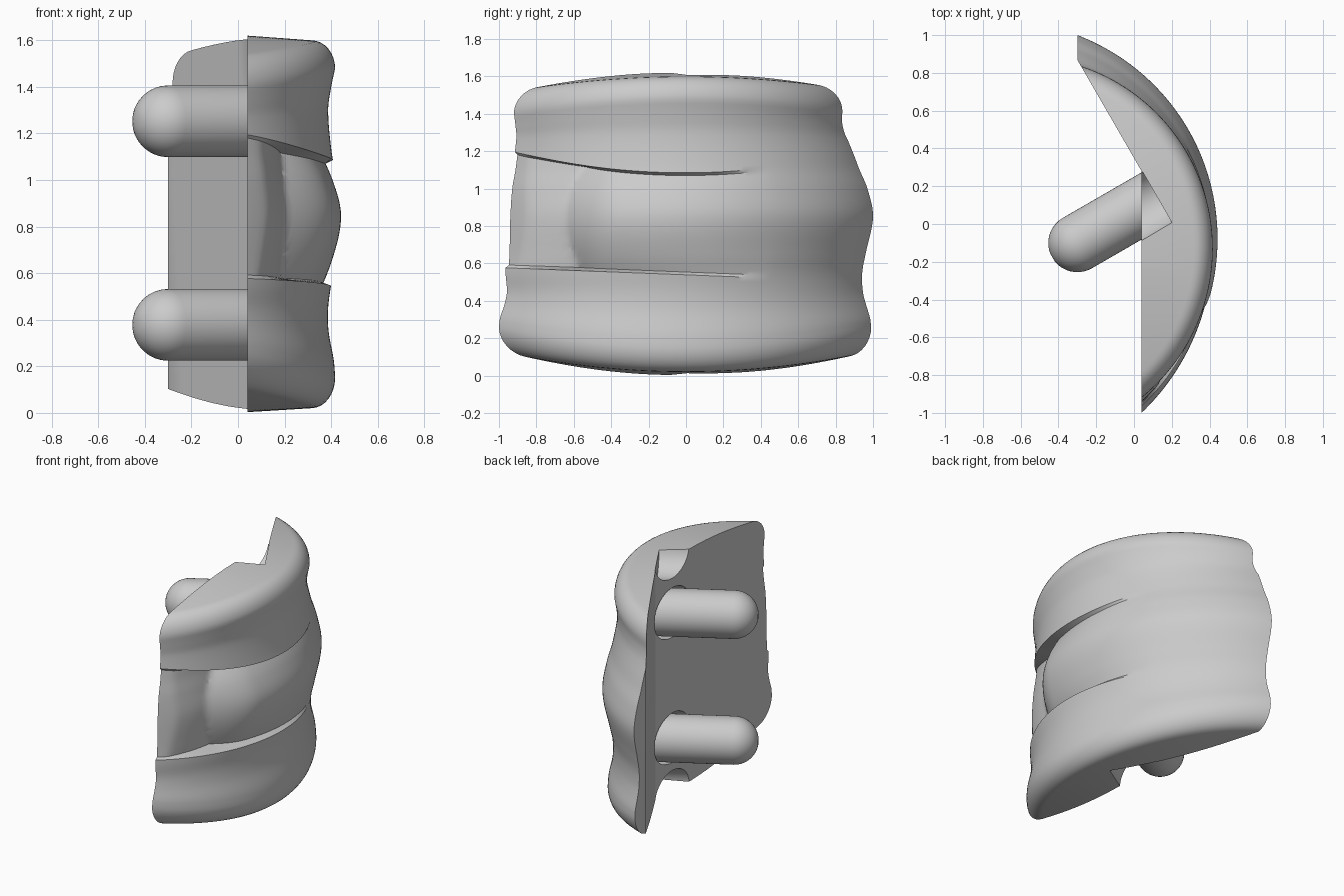
import bpy, bmesh
from math import sin, cos, pi, radians
from mathutils import Vector

if "Cube" in bpy.data.objects:
    bpy.data.objects.remove(bpy.data.objects["Cube"])

# Outer profile: height, furthest x, y at the rear end (x=-.3), y at the front end (x=.04)
PROFILE = [(.15, .417, .99, -1.0), (.22, .412, .985, -.995), (.35, .389, .962, -.97), (.45, .387, .945, -.957),
           (.55, .400, .942, -.965), (.65, .417, .96, -.96), (.85, .443, 1.0, -.955), (1.0, .425, .97, -.945),
           (1.12, .402, .92, -.925), (1.3, .387, .86, -.907), (1.4, .400, .842, -.912), (1.48, .417, .842, -.92)]


def clamp(v):
    return max(0.0, min(1.0, v))


def smooth(v):
    v = clamp(v)
    return v * v * (3 - 2 * v)


def profile(z):
    """Smooth cubic interpolation of the profile table."""
    z = max(PROFILE[0][0], min(PROFILE[-1][0], z))
    n = len(PROFILE)
    i = next(k for k in range(n - 1) if z <= PROFILE[k + 1][0] + 1e-9)
    a, b = PROFILE[i], PROFILE[i + 1]
    p, q = PROFILE[max(i - 1, 0)], PROFILE[min(i + 2, n - 1)]
    h = b[0] - a[0]
    t = (z - a[0]) / h
    out = []
    for k in (1, 2, 3):
        m0 = (b[k] - p[k]) / (b[0] - p[0]) * h
        m1 = (q[k] - a[k]) / (q[0] - a[0]) * h
        out.append((2*t**3 - 3*t*t + 1) * a[k] + (t**3 - 2*t*t + t) * m0
                   + (3*t*t - 2*t**3) * b[k] + (t**3 - t*t) * m1)
    return out


def circle(z):
    """Arc through both ends that reaches the wanted furthest x."""
    xmax, yb, yf = profile(z)
    a, b = Vector((-.3, yb)), Vector((.04, yf))
    mid, half = (a + b) / 2, (a - b).length / 2
    d = (a - b).normalized()
    n = Vector((d.y, -d.x))
    lo, hi = .3, .8
    for _ in range(30):
        s = (lo + hi) / 2
        r = (half * half + s * s) / (2 * s)
        c = mid + n * (s - r)
        if c.x + r > xmax:
            hi = s
        else:
            lo = s
    return c, r


def slot_depth(y, u):
    """Recess towards the front end, with the swelling centre band rising from it."""
    edge = .075 * clamp((.45 - y) / 1.1)
    swell = edge * u * u + .12 * smooth((-.37 - y) / .5)
    floor = .012 + .4 * max(0, y + .87)
    return min(swell, floor)


def column(a):
    """One closed vertical section of the shell at angle a."""
    ye = -.1 + 1.13 * sin(a)
    zlo, zhi = .54 - .04 * ye, 1.085 + .13 * ye * ye
    rows = [(.6, 0, .15), (.37, .003, .15)]
    for k in range(8):
        t = pi / 2 * k / 8
        rows.append((.1 * (1 - sin(t)), .02 + .13 * (1 - cos(t)), .15))
    for k in range(17):
        z = .15 + (zlo - .15) * k / 16
        rows.append((0, z, z))
    for k in range(29):
        u = -1 + k / 14
        z = (zlo + zhi) / 2 + u * ((zhi - zlo) / 2 - .015)
        rows.append((slot_depth(ye, u), z, z))
    for k in range(17):
        z = zhi + (1.48 - zhi) * k / 16
        rows.append((0, z, z))
    for k in range(1, 9):
        t = pi / 2 * k / 8
        rows.append((.1 * (1 - cos(t)), 1.48 + .12 * sin(t), 1.48))
    rows += [(.37, 1.62, 1.48), (.6, 1.623, 1.48)]
    pts = []
    for d, z, zp in rows:
        c, r = circle(zp)
        x, y = c.x + (r - d) * cos(a), c.y + (r - d) * sin(a)
        bend = .11 * smooth((.5 - z) / .4) - .09 * smooth((z - 1.15) / .35)
        pts.append((x, y, z + bend * y * y))
    return pts


def make_object(name, bm):
    bmesh.ops.recalc_face_normals(bm, faces=bm.faces[:])
    me = bpy.data.meshes.new(name)
    bm.to_mesh(me)
    bm.free()
    ob = bpy.data.objects.new(name, me)
    bpy.context.collection.objects.link(ob)
    return ob


def cut(target, cutter, op):
    mod = target.modifiers.new("cut", 'BOOLEAN')
    mod.object, mod.operation, mod.solver = cutter, op, 'EXACT'
    bpy.context.view_layer.objects.active = target
    bpy.ops.object.modifier_apply(modifier=mod.name)
    bpy.data.objects.remove(cutter)


def rod(name, z, r, start, length, round_end=True):
    """Rod leaving the rear socket plane at a right angle, with a domed tip."""
    axis = Vector((-cos(radians(30)), -.5, 0))
    side, up = Vector((-.5, cos(radians(30)), 0)), Vector((0, 0, 1))
    base = Vector((.12, .1415, z))
    prof = [(start, r), (length, r)]
    if round_end:
        prof += [(length + r * sin(t), r * cos(t)) for t in [pi / 2 * k / 10 for k in range(1, 10)]]
    bm = bmesh.new()
    rings = [[bm.verts.new(base + axis * h + (side * cos(2*pi*k/48) + up * sin(2*pi*k/48)) * q)
              for k in range(48)] for h, q in prof]
    for lo, hi in zip(rings, rings[1:]):
        for k in range(48):
            bm.faces.new((lo[k], lo[k-1], hi[k-1], hi[k]))
    bm.faces.new(rings[0])
    bm.faces.new(rings[-1])
    return make_object(name, bm)


# Curved armour shell
bm = bmesh.new()
N = 96
cols = [[bm.verts.new(p) for p in column(radians(-62 + 144 * i / N))] for i in range(N + 1)]
for a, b in zip(cols, cols[1:]):
    for k in range(len(a)):
        bm.faces.new((a[k-1], a[k], b[k], b[k-1]))
bm.faces.new(cols[0])
bm.faces.new(cols[-1])
shell = make_object("curved_shell", bm)

# Flat angled back planes
bm = bmesh.new()
outline = [(-.3, 1.4), (-.3, .869), (.04, .28), (.04, -1.4), (1, -1.4), (1, 1.4)]
low = [bm.verts.new((x, y, -.5)) for x, y in outline]
high = [bm.verts.new((x, y, 2.2)) for x, y in outline]
for k in range(6):
    bm.faces.new((low[k-1], low[k], high[k], high[k-1]))
bm.faces.new(low)
bm.faces.new(high)
cut(shell, make_object("back_cutter", bm), 'INTERSECT')

# Round clearances at the top and bottom edges and around the pegs
for z, r in ((1.65, .162), (-.01, .162), (1.25, .172), (.38, .172)):
    cut(shell, rod("clearance_cutter", z, r, -.003, .8, False), 'DIFFERENCE')

# Two domed mounting pegs
pegs = [rod("lower_peg", .378, .154, -.03, .485), rod("upper_peg", 1.252, .154, -.03, .485)]

for ob in [shell] + pegs:
    bpy.ops.object.select_all(action='DESELECT')
    ob.select_set(True)
    bpy.context.view_layer.objects.active = ob
    bpy.ops.object.shade_smooth_by_angle(angle=radians(30))
